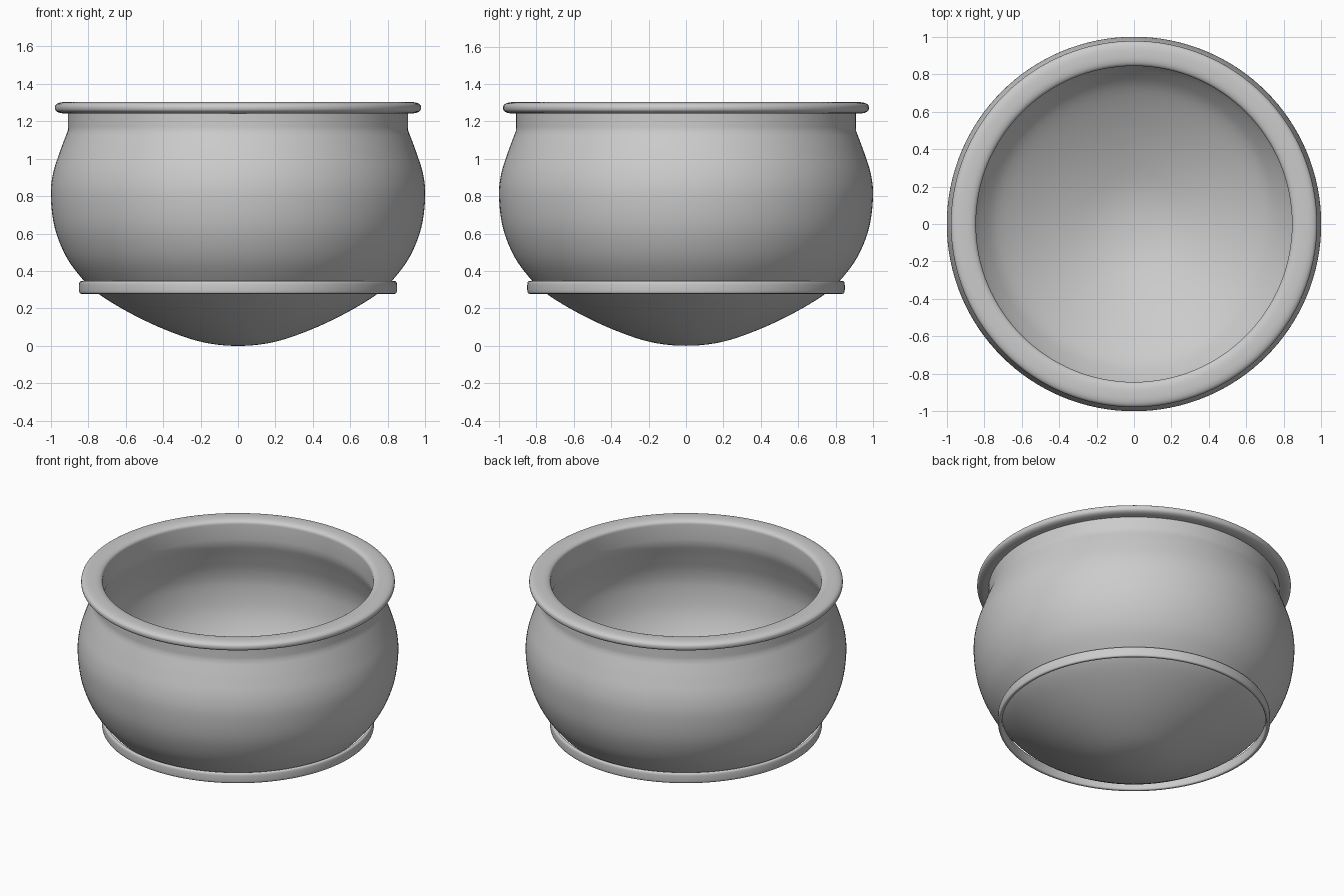
import bpy, bmesh
from math import sin, cos, pi, radians, copysign, hypot

if "Cube" in bpy.data.objects:
    bpy.data.objects.remove(bpy.data.objects["Cube"])

SEGMENTS = 128
WALL = 0.062


def smooth_curve(pts, steps=5):
    """Catmull-Rom curve through the given (radius, z) points."""
    (r0, z0), (r1, z1) = pts[1], pts[-1]
    p = [(-r0, z0)] + pts + [(2 * r1 - pts[-2][0], 2 * z1 - pts[-2][1])]
    out = []
    for a, b, c, d in zip(p, p[1:], p[2:], p[3:]):
        for i in range(steps):
            t = i / steps
            out.append(tuple(0.5 * (2 * b[k] + (c[k] - a[k]) * t
                       + (2 * a[k] - 5 * b[k] + 4 * c[k] - d[k]) * t * t
                       + (3 * b[k] - a[k] - 3 * c[k] + d[k]) * t ** 3) for k in (0, 1)))
    return out + [pts[-1]]


def inset(pts, dist):
    """Offset a profile toward the inside of the bowl."""
    out = [(0, pts[0][1] + dist)]
    for a, b, c in zip(pts, pts[1:], pts[2:]):
        dr, dz = c[0] - a[0], c[1] - a[1]
        n = hypot(dr, dz)
        out.append((max(b[0] - dist * dz / n, 0), b[1] + dist * dr / n))
    return out


def rounded_section(r, z, half_w, half_h, power, start, end, n=24):
    """Part of a superellipse cross-section, between two angles."""
    f = lambda v: copysign(abs(v) ** (2 / power), v)
    angles = [radians(start + (end - start) * i / n) for i in range(n + 1)]
    return [(r + half_w * f(cos(a)), z + half_h * f(sin(a))) for a in angles]


def lathe(name, profile, closed=False):
    """Revolve a profile about z."""
    bm = bmesh.new()
    verts = [bm.verts.new((r, 0, z)) for r, z in profile]
    pairs = list(zip(verts, verts[1:] + verts[:1]))
    edges = [bm.edges.new(p) for p in (pairs if closed else pairs[:-1])]
    bmesh.ops.spin(bm, geom=verts + edges, cent=(0, 0, 0), axis=(0, 0, 1),
                   angle=2 * pi, steps=SEGMENTS)
    bmesh.ops.remove_doubles(bm, verts=bm.verts, dist=1e-5)
    bmesh.ops.recalc_face_normals(bm, faces=bm.faces)
    mesh = bpy.data.meshes.new(name)
    bm.to_mesh(mesh)
    bm.free()
    obj = bpy.data.objects.new(name, mesh)
    bpy.context.collection.objects.link(obj)
    bpy.ops.object.select_all(action='DESELECT')
    obj.select_set(True)
    bpy.context.view_layer.objects.active = obj
    bpy.ops.object.shade_smooth_by_angle(angle=radians(40))
    return obj


# Round bowl: outer belly and neck, flattened lip, then the inner wall
outer = smooth_curve([(0, 0), (0.19, 0.02), (0.385, 0.085), (0.58, 0.177),
                      (0.755, 0.285), (0.85, 0.38), (0.925, 0.49), (0.98, 0.635),
                      (1.0, 0.8), (0.988, 0.92), (0.952, 1.035), (0.909, 1.15)])
outer += [(0.908, 1.17), (0.908, 1.243)]
lip = rounded_section(0.911, 1.272, 0.067, 0.031, 2.6, -75, 180)
lathe("bowl", outer + lip + inset(outer, WALL)[::-1])

# Thin rounded band standing just clear of the lower bowl
lathe("base_band", rounded_section(0.835, 0.312, 0.014, 0.034, 3.5, 0, 345, 23),
      closed=True)
